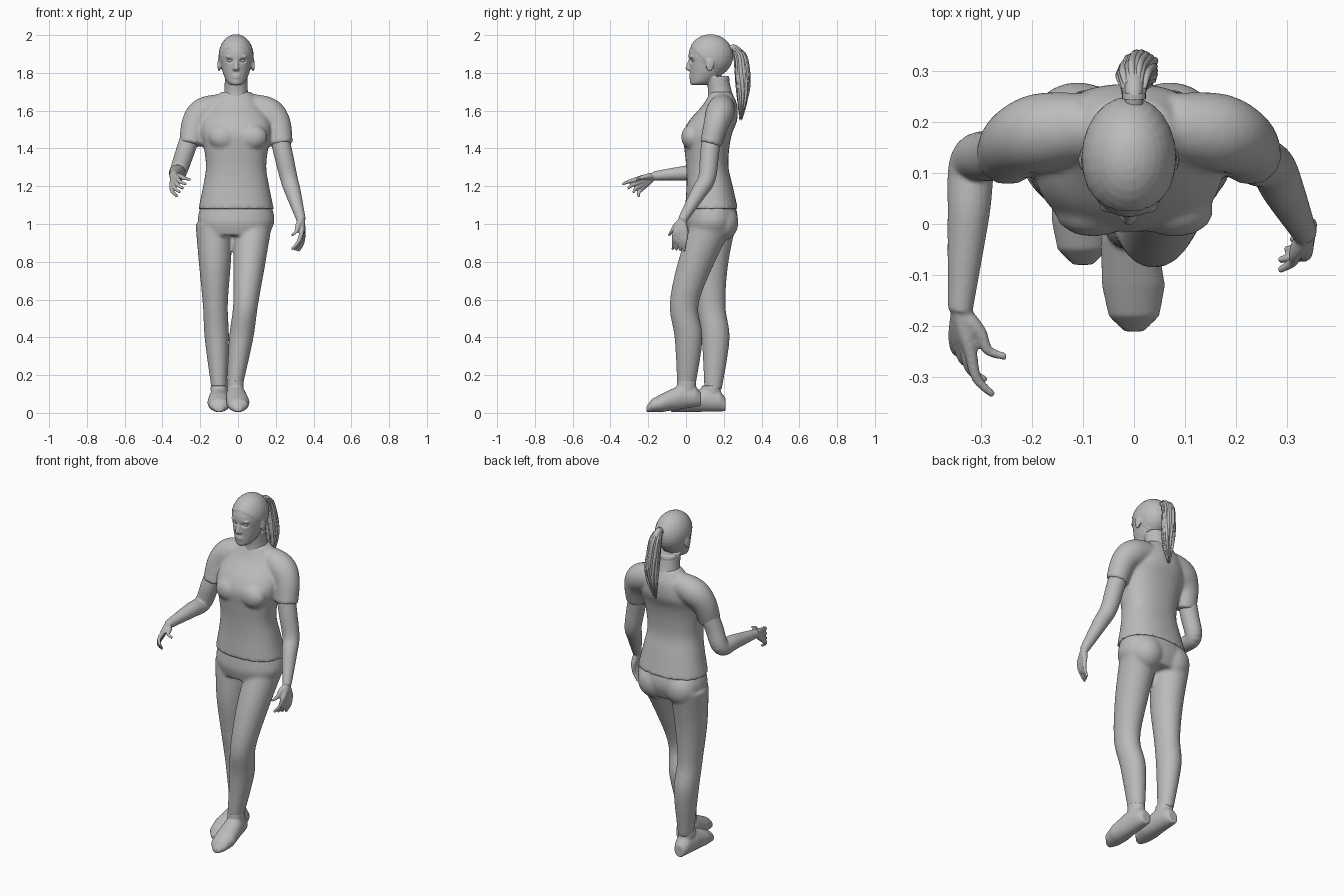
import bpy
import bmesh
import math
import random
from mathutils import Vector, Matrix

random.seed(4)
cube = bpy.data.objects.get("Cube")
if cube:
    bpy.data.objects.remove(cube, do_unlink=True)

grey = bpy.data.materials.new("plain_grey")
grey.use_nodes = True
colour = (0.5, 0.5, 0.5, 1)
grey.diffuse_color = colour
for node in grey.node_tree.nodes:
    if node.type == 'BSDF_PRINCIPLED':
        node.inputs["Base Color"].default_value = colour

MID = -0.01
SIDES = {"right": -1, "left": 1}


def spline(stations, steps=6):
    """Resample stations along a smooth curve that passes through them."""
    points = [Vector(station) for station in stations]
    points = [points[0]] + points + [points[-1]]
    curve = []
    for before, start, end, after in zip(points, points[1:], points[2:], points[3:]):
        for step in range(steps):
            t = step / steps
            rest = 1 - t
            ease = t * t * (rest + rest + 1)
            pull = (end - before) * (t * rest * rest / 2)
            push = (after - start) * (t * t * rest / 2)
            curve.append(start + (end - start) * ease + pull - push)
    return curve + [points[-1]]


def loft(bm, stations, depth=1, level=False, power=2, sides=32):
    """Closed tube through (x, y, z, radius); depth scales the second radius."""
    path = spline(stations)
    rings = []
    for index, station in enumerate(path):
        centre = Vector(station[:3])
        ahead = Vector(path[min(index + 1, len(path) - 1)][:3])
        behind = Vector(path[max(index - 1, 0)][:3])
        along = Vector((0, 0, 1)) if level else (ahead - behind).normalized()
        across = (Vector((1, 0, 0)) - along * along.x).normalized()
        outward = along.cross(across)
        radius = max(station[3], 0.002)
        ring = []
        for side in range(sides):
            angle = math.tau * side / sides
            u, v = (math.copysign(abs(part) ** (2 / power), part)
                    for part in (math.cos(angle), math.sin(angle)))
            ring.append(bm.verts.new(centre + (across * u + outward * v * depth) * radius))
        rings.append(ring)
    for lower, upper in zip(rings, rings[1:]):
        for side in range(sides):
            after = (side + 1) % sides
            bm.faces.new((lower[side], lower[after], upper[after], upper[side]))
    bm.faces.new(rings[0][::-1])
    bm.faces.new(rings[-1])


def column(bm, levels, depth, power=2):
    """Upright loft on the body's midline through (y, z, radius)."""
    loft(bm, [(MID, *level) for level in levels], depth, level=True, power=power)


def ball(bm, centre, radii):
    matrix = Matrix.Translation(centre) @ Matrix.Diagonal((*radii, 1))
    bmesh.ops.create_uvsphere(bm, u_segments=24, v_segments=16, radius=1, matrix=matrix)


def build(name, bm, voxel=0, smoothing=0):
    """Make the object, fusing overlapping volumes into one skin if asked."""
    bmesh.ops.recalc_face_normals(bm, faces=bm.faces[:])
    mesh = bpy.data.meshes.new(name)
    bm.to_mesh(mesh)
    bm.free()
    mesh.materials.append(grey)
    obj = bpy.data.objects.new(name, mesh)
    bpy.context.collection.objects.link(obj)
    if voxel:
        remesh = obj.modifiers.new("fuse", 'REMESH')
        remesh.mode = 'VOXEL'
        remesh.voxel_size = voxel
        relax = obj.modifiers.new("relax", 'SMOOTH')
        relax.iterations = smoothing
        graph = bpy.context.evaluated_depsgraph_get()
        fused = bpy.data.meshes.new_from_object(obj.evaluated_get(graph))
        obj.modifiers.clear()
        obj.data = fused
        if not fused.materials:
            fused.materials.append(grey)
    for polygon in obj.data.polygons:
        polygon.use_smooth = True
        polygon.material_index = 0
    return obj


# Shirt: torso, bust and a mirrored pair of short sleeves
bm = bmesh.new()
column(bm, [(.135, 1.08, .2), (.125, 1.2, .175), (.113, 1.3, .16), (.11, 1.4, .17), (.115, 1.48, .185),
            (.145, 1.55, .18), (.18, 1.63, .13), (.185, 1.7, .08)], depth=.7, power=2.3)
for side in SIDES.values():
    ball(bm, (side * .08, .025, 1.46), (.075, .05, .065))
    sleeve = [(.08, .19, 1.62, .07), (.17, .18, 1.59, .08), (.22, .16, 1.53, .07), (.24, .13, 1.42, .06)]
    loft(bm, [(MID + side * x, y, z, radius) for x, y, z, radius in sleeve], depth=.95)
build("shirt", bm, voxel=.009, smoothing=7)


# Trousers: pelvis, seat and two striding legs
def leg(bm, hip, knee, ankle):
    hip, knee, ankle = Vector(hip), Vector(knee), Vector(ankle)
    thigh = hip.lerp(knee, .5) - Vector((0, .015, 0))
    calf = knee.lerp(ankle, .4) + Vector((0, .02, 0))
    joints = zip((hip, thigh, knee, calf, ankle), (.1, .084, .066, .064, .04))
    loft(bm, [(*joint, radius) for joint, radius in joints], depth=1.15, level=True)


bm = bmesh.new()
column(bm, [(.135, 1.12, .18), (.138, 1.05, .2), (.135, 1, .2), (.13, .94, .17)], depth=.67, power=2.2)
for side in SIDES.values():
    ball(bm, (MID * 2 + side * .09, .19, 1.01), (.095, .088, .1))
leg(bm, hip=(-.125, .15, 1), knee=(-.12, .133, .57), ankle=(-.1, .143, .12))
leg(bm, hip=(.08, .14, 1), knee=(.04, -.01, .57), ankle=(-.02, 0, .12))
build("trousers", bm, voxel=.009, smoothing=6)


# Shoes: one shape whose heel can lift and swing inwards
def shoe(name, toe_x, shift, lift, swing):
    bm = bmesh.new()
    for y, width, height in ((-.21, .02, .03), (-.18, .05, .07), (-.12, .062, .1),
                             (-.03, .055, .13), (.05, .045, .11), (.08, .03, .07)):
        heel = max(0, y + .13) * 5
        centre = (toe_x + swing * heel, y + shift, height / 2 + lift * heel + .004)
        section = bmesh.ops.create_circle(bm, segments=28, radius=1, matrix=Matrix.Translation(centre)
                                          @ Matrix.Diagonal((width, 1, height / 2, 1))
                                          @ Matrix.Rotation(math.pi / 2, 4, 'X'))
    # Skin the outline rings, then close toe and heel
    bmesh.ops.bridge_loops(bm, edges=bm.edges[:])
    bmesh.ops.holes_fill(bm, edges=[edge for edge in bm.edges if edge.is_boundary], sides=0)
    ankle = Vector((toe_x + swing * .7, shift + .003, .07 + lift))
    loft(bm, [(*ankle, .044), (*(ankle + Vector((0, 0, .07))), .045)], depth=1.15, level=True)
    build(name, bm, voxel=.006, smoothing=5)


shoe("left_shoe", toe_x=0, shift=0, lift=.03, swing=-.02)
shoe("right_shoe", toe_x=-.1, shift=.13, lift=.004, swing=0)


# Arms: tapered limb, then fingers fanned between the index and little finger
def arm(name, shoulder, elbow, wrist, knuckles, tips, thumb, bend):
    bm = bmesh.new()
    shoulder, elbow, wrist, bend = (Vector(joint) for joint in (shoulder, elbow, wrist, bend))
    joints = (shoulder, shoulder.lerp(elbow, .5), elbow, elbow.lerp(wrist, .35), wrist)
    loft(bm, [(*joint, radius) for joint, radius in zip(joints, (.05, .05, .046, .041, .024))])
    fan = [[Vector(first).lerp(Vector(last), finger / 3) for first, last in (knuckles, tips)]
           for finger in range(4)]
    for knuckle, tip in fan + [[Vector(joint) for joint in thumb]]:
        middle = knuckle.lerp(tip, .5) + bend
        digit = zip((wrist, wrist.lerp(knuckle, .6), knuckle, middle, tip), (.018, .017, .013, .01, .007))
        loft(bm, [(*joint, radius) for joint, radius in digit], sides=14)
    build(name, bm, voxel=.0045, smoothing=3)


arm("right_arm", shoulder=(-.24, .15, 1.5), elbow=(-.315, .12, 1.28), wrist=(-.34, -.17, 1.255),
    knuckles=((-.32, -.25, 1.24), (-.35, -.23, 1.19)), tips=((-.275, -.335, 1.21), (-.32, -.25, 1.145)),
    thumb=((-.3, -.215, 1.25), (-.25, -.26, 1.235)), bend=(-.01, -.01, 0))
arm("left_arm", shoulder=(.21, .14, 1.5), elbow=(.27, .11, 1.24), wrist=(.335, -.02, 1.02),
    knuckles=((.335, -.06, .95), (.345, 0, .95)), tips=((.285, -.07, .865), (.32, -.01, .855)),
    thumb=((.315, -.06, .985), (.285, -.09, .94)), bend=(.01, 0, 0))

# Head: neck, skull, jaw, nose, lips, brows and ears
EYE_GAP = .033
EYE_Z = 1.864
bm = bmesh.new()
column(bm, [(.19, 1.64, .08), (.18, 1.7, .063), (.165, 1.78, .06)], depth=1)
ball(bm, (MID, .13, 1.89), (.09, .117, .112))
column(bm, [(.06, 1.735, .025), (.08, 1.75, .047), (.108, 1.8, .07), (.12, 1.86, .083)], depth=1.25)
column(bm, [(.022, 1.87, .008), (.01, 1.825, .013), (.02, 1.812, .01)], depth=1)
for side in SIDES.values():
    ball(bm, (MID + side * .012, .017, 1.822), (.008, .011, .008))
    ball(bm, (MID + side * EYE_GAP, .032, EYE_Z + .022), (.024, .012, .007))
    ball(bm, (MID + side * .09, .125, 1.842), (.009, .02, .034))
    ball(bm, (MID, .024, 1.782 + side * .006), (.022, .008, .006))
head = build("head", bm, voxel=.005, smoothing=3)

# Eye sockets sink in, and the hair lies slightly proud of the scalp
for vertex in head.data.vertices:
    x, y, z = vertex.co
    reach = math.hypot(abs(x - MID) - EYE_GAP, (z - EYE_Z) * 1.5) / .022
    if y < .08 and reach < 1:
        vertex.co.y += .012 * (1 - reach * reach)
    if z > max(1.965 - y, 1.76) and abs(x - MID) < .093:
        vertex.co += vertex.normal * .003

for name, side in SIDES.items():
    bm = bmesh.new()
    ball(bm, (MID + side * EYE_GAP, .043, EYE_Z), (.015, .013, .009))
    build(name + "_eye", bm)

# Ponytail: a core wrapped in loose strands
tail = [(0, .23, 1.925, .018), (0, .26, 1.93, .018), (0, .288, 1.88, .026), (.01, .3, 1.76, .03),
        (.01, .3, 1.67, .022), (0, .29, 1.585, .006)]
bm = bmesh.new()
loft(bm, tail)
strands = 22
for index in range(strands):
    angle = math.tau * index / strands
    drop = random.uniform(-.01, .01)
    strand = []
    for order, (x, y, z, radius) in enumerate(tail[1:]):
        spread = radius * random.uniform(.9, 1.15)
        strand.append((x + spread * math.cos(angle), y + spread * math.sin(angle),
                       z + drop * order, radius * .3))
    loft(bm, strand, sides=8)
build("ponytail", bm)

# Band holding the ponytail
bm = bmesh.new()
loft(bm, [(0, .245, 1.928, .023), (0, .257, 1.929, .023)])
build("hair_band", bm)
